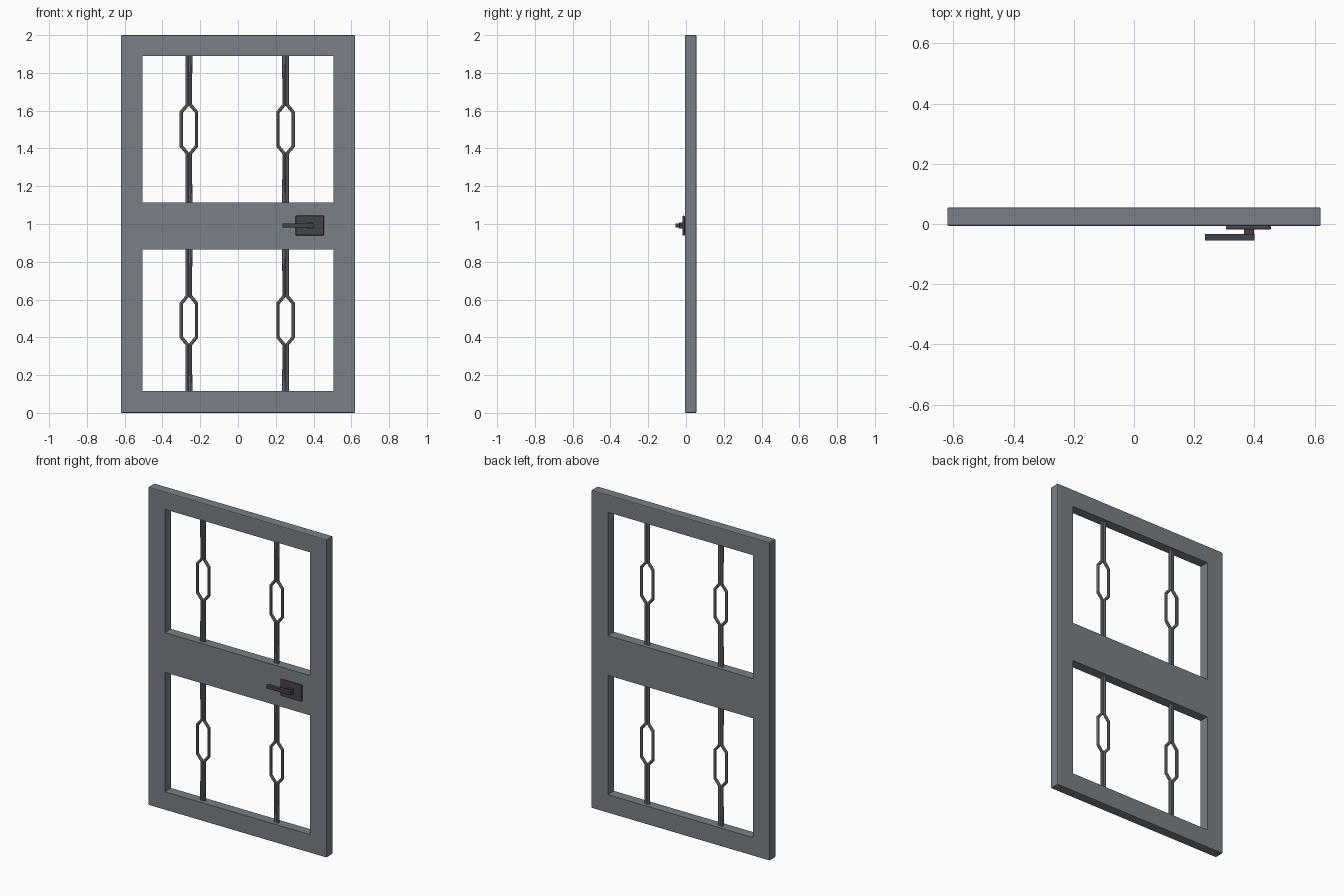
import bpy, bmesh

if "Cube" in bpy.data.objects:
    bpy.data.objects.remove(bpy.data.objects["Cube"])

Y0, Y1 = -0.006, 0.055      # front and back of the door leaf
YC = (Y0 + Y1) / 2
TOP, BOTTOM, SIDE = 1.89, 0.115, 0.505


def material(name, col):
    m = bpy.data.materials.new(name)
    m.diffuse_color = (*col, 1)
    m.use_nodes = True
    m.node_tree.nodes["Principled BSDF"].inputs["Base Color"].default_value = m.diffuse_color
    return m


STEEL = material("steel_grey", (0.19, 0.215, 0.24))
DARK = material("dark_metal", (0.06, 0.055, 0.07))


def mesh_object(name, bm, mat):
    bmesh.ops.recalc_face_normals(bm, faces=bm.faces)
    me = bpy.data.meshes.new(name)
    bm.to_mesh(me)
    bm.free()
    ob = bpy.data.objects.new(name, me)
    bpy.context.collection.objects.link(ob)
    me.materials.append(mat)
    return ob


def box(name, lo, hi, mat, bevel=0):
    bm = bmesh.new()
    bmesh.ops.create_cube(bm, size=1)
    for v in bm.verts:
        v.co = [(a + b) / 2 + c * (b - a) for a, b, c in zip(lo, hi, v.co)]
    ob = mesh_object(name, bm, mat)
    if bevel:
        mod = ob.modifiers.new("bevel", 'BEVEL')
        mod.width, mod.segments = bevel, 2
    return ob


# Outer frame: a closed profile carried round the four mitred corners
e = 0.005
profile = [(0, Y0), (1, Y0), (1, Y1), (0, Y1)]
bm = bmesh.new()
rings = []
for sx, top in ((-1, 0), (1, 0), (1, 1), (-1, 1)):
    inner = (sx * SIDE, TOP if top else BOTTOM)
    outer = (sx * 0.62, 2.0 if top else 0.0)
    rings.append([bm.verts.new((inner[0] + t * (outer[0] - inner[0]), y,
                                inner[1] + t * (outer[1] - inner[1])))
                  for t, y in profile])
for i in range(4):
    a, b = rings[i], rings[(i + 1) % 4]
    for j in range(4):
        k = (j + 1) % 4
        bm.faces.new((a[j], a[k], b[k], b[j]))
rim = [ed for ed in bm.edges if all(abs(v.co.x) > 0.6 for v in ed.verts)]
bmesh.ops.bevel(bm, geom=[ed for ed in rim], offset=e, segments=2,
                profile=0.5, affect='EDGES')
mesh_object("door_frame", bm, STEEL)

# Middle lock panel
box("lock_panel", (-SIDE, Y0, 0.865), (SIDE, Y1, 1.115), STEEL)


# Paired rods that part into an elongated hexagon
def rod(name, x, side, z0, z1):
    near, far, zc = 0.0085, 0.04, (z0 + z1) / 2
    pts = [(near, z0), (near, zc - 0.128), (far, zc - 0.09),
           (far, zc + 0.09), (near, zc + 0.128), (near, z1)]
    cu = bpy.data.curves.new(name, 'CURVE')
    cu.dimensions = '3D'
    cu.bevel_depth, cu.bevel_resolution = 0.0095, 2
    sp = cu.splines.new('POLY')
    sp.points.add(len(pts) - 1)
    for p, (d, z) in zip(sp.points, pts):
        p.co = (x + side * d, YC, z, 1)
    sp.use_smooth = False
    cu.materials.append(STEEL)
    bpy.context.collection.objects.link(bpy.data.objects.new(name, cu))


for x in (-0.26, 0.252):
    for level, z0, z1 in (("lower", BOTTOM, 0.865), ("upper", 1.115, TOP)):
        for side in (-1, 1):
            rod(f"{level}_rod", x, side, z0, z1)

# Lever handle
box("handle_plate", (0.305, -0.019, 0.939), (0.455, Y0, 1.044), DARK, 0.005)
box("handle_stem", (0.365, -0.036, 0.975), (0.398, -0.017, 1.008), DARK)
box("handle_lever", (0.235, -0.055, 0.981), (0.4, -0.033, 1.003), DARK, 0.002)
